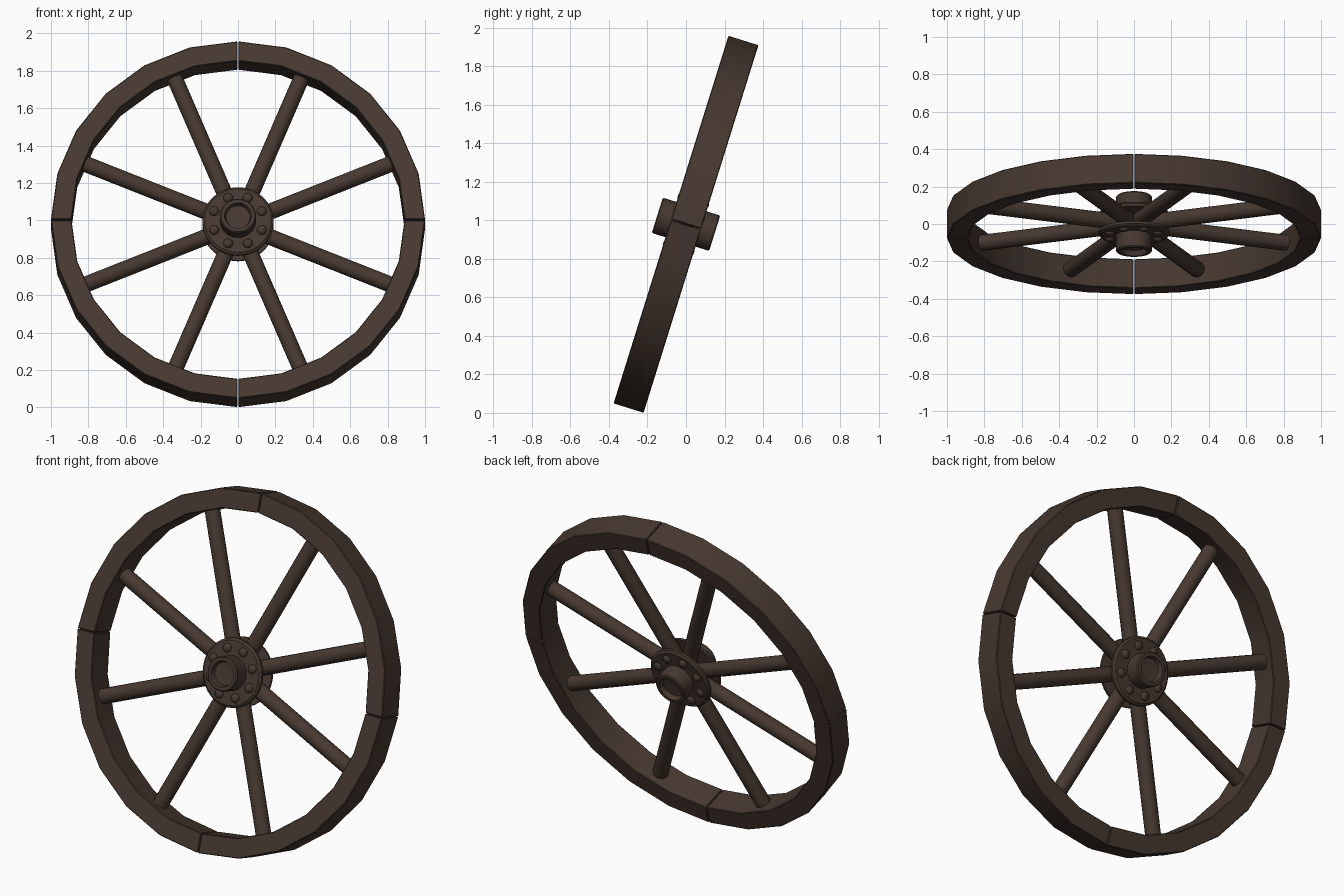
import bpy, bmesh, math
from mathutils import Matrix, Vector

if "Cube" in bpy.data.objects:
    bpy.data.objects.remove(bpy.data.objects["Cube"])

TILT = math.radians(17.35)
PLACE = Matrix.Translation((0, 0, 0.979)) @ Matrix.Rotation(-TILT, 4, 'X')

wood = bpy.data.materials.new("dark_brown_wood")
wood.diffuse_color = (0.062, 0.040, 0.029, 1)
wood.use_nodes = True
wood.node_tree.nodes["Principled BSDF"].inputs["Base Color"].default_value = wood.diffuse_color


def finish(bm, name, angle=30):
    """Lean the part back with the whole wheel and turn it into an object."""
    bmesh.ops.recalc_face_normals(bm, faces=bm.faces)
    bm.transform(PLACE)
    me = bpy.data.meshes.new(name)
    bm.to_mesh(me)
    bm.free()
    me.materials.append(wood)
    ob = bpy.data.objects.new(name, me)
    bpy.context.collection.objects.link(ob)
    bpy.ops.object.select_all(action='DESELECT')
    ob.select_set(True)
    bpy.context.view_layer.objects.active = ob
    bpy.ops.object.shade_smooth_by_angle(angle=math.radians(angle))
    return ob


def radial(a, r, y=0.0):
    return Vector((r * math.cos(a), y, r * math.sin(a)))


# Rim: four quarter segments with a hairline gap between them
def rim_segment(index):
    bm = bmesh.new()
    gap, half, r_in, r_out = 0.002, 0.0815, 0.89, 1.0
    rings = []
    for i in range(7):
        a = math.radians(index * 90 + i * 15)
        shift = Vector((0, 0, 0))
        if i in (0, 6):
            side = 1 if i == 0 else -1
            shift = Vector((-math.sin(a), 0, math.cos(a))) * gap * side
        rings.append([bm.verts.new(radial(a, r, y) + shift) for r, y in
                      ((r_in, -half), (r_out, -half), (r_out, half), (r_in, half))])
    for a, b in zip(rings, rings[1:]):
        for k in range(4):
            bm.faces.new((a[k], a[(k + 1) % 4], b[(k + 1) % 4], b[k]))
    bm.faces.new(rings[0])
    bm.faces.new(rings[-1])
    bmesh.ops.recalc_face_normals(bm, faces=bm.faces)
    edges = [e for e in bm.edges if e.calc_face_angle(0) > math.radians(40)]
    bmesh.ops.bevel(bm, geom=edges, offset=0.004, segments=1, affect='EDGES')
    finish(bm, f"rim_segment_{index + 1}")


for i in range(4):
    rim_segment(i)


# Spokes: eight round rods from the hub centre into the rim
for i in range(8):
    a = math.radians(22.5 + 45 * i)
    r0, r1 = 0.03, 0.90
    bm = bmesh.new()
    rot = Vector((0, 0, 1)).rotation_difference(radial(a, 1)).to_matrix().to_4x4()
    bmesh.ops.create_cone(bm, cap_ends=True, segments=16, radius1=0.043, radius2=0.043,
                          depth=r1 - r0,
                          matrix=Matrix.Translation(radial(a, (r0 + r1) / 2)) @ rot)
    finish(bm, f"spoke_{i + 1}")


# Hub: a turned flange with a hollowed cap, one on each face
PROFILE = [(0.0, 0.042), (0.19, 0.042), (0.19, 0.056), (0.178, 0.066), (0.096, 0.066),
           (0.096, 0.150), (0.090, 0.156), (0.072, 0.156), (0.064, 0.128), (0.0, 0.122)]


def hub_half(side, name):
    bm = bmesh.new()
    verts = [bm.verts.new((r, side * y, 0)) for r, y in PROFILE]
    edges = [bm.edges.new(p) for p in zip(verts, verts[1:])]
    bmesh.ops.spin(bm, geom=verts + edges, cent=(0, 0, 0), axis=(0, 1, 0),
                   angle=math.tau, steps=32, use_duplicate=False)
    bmesh.ops.remove_doubles(bm, verts=bm.verts, dist=0.0005)
    finish(bm, name + "_hub")

    # Ring of eight domed bolts
    bm = bmesh.new()
    for i in range(8):
        pos = radial(math.radians(22.5 + 45 * i), 0.138, side * 0.066)
        bmesh.ops.create_uvsphere(bm, u_segments=12, v_segments=8, radius=0.026,
                                  matrix=Matrix.Translation(pos) @ Matrix.Diagonal((1, 0.7, 1, 1)))
    finish(bm, name + "_hub_bolts", 60)


hub_half(-1, "front")
hub_half(1, "back")
